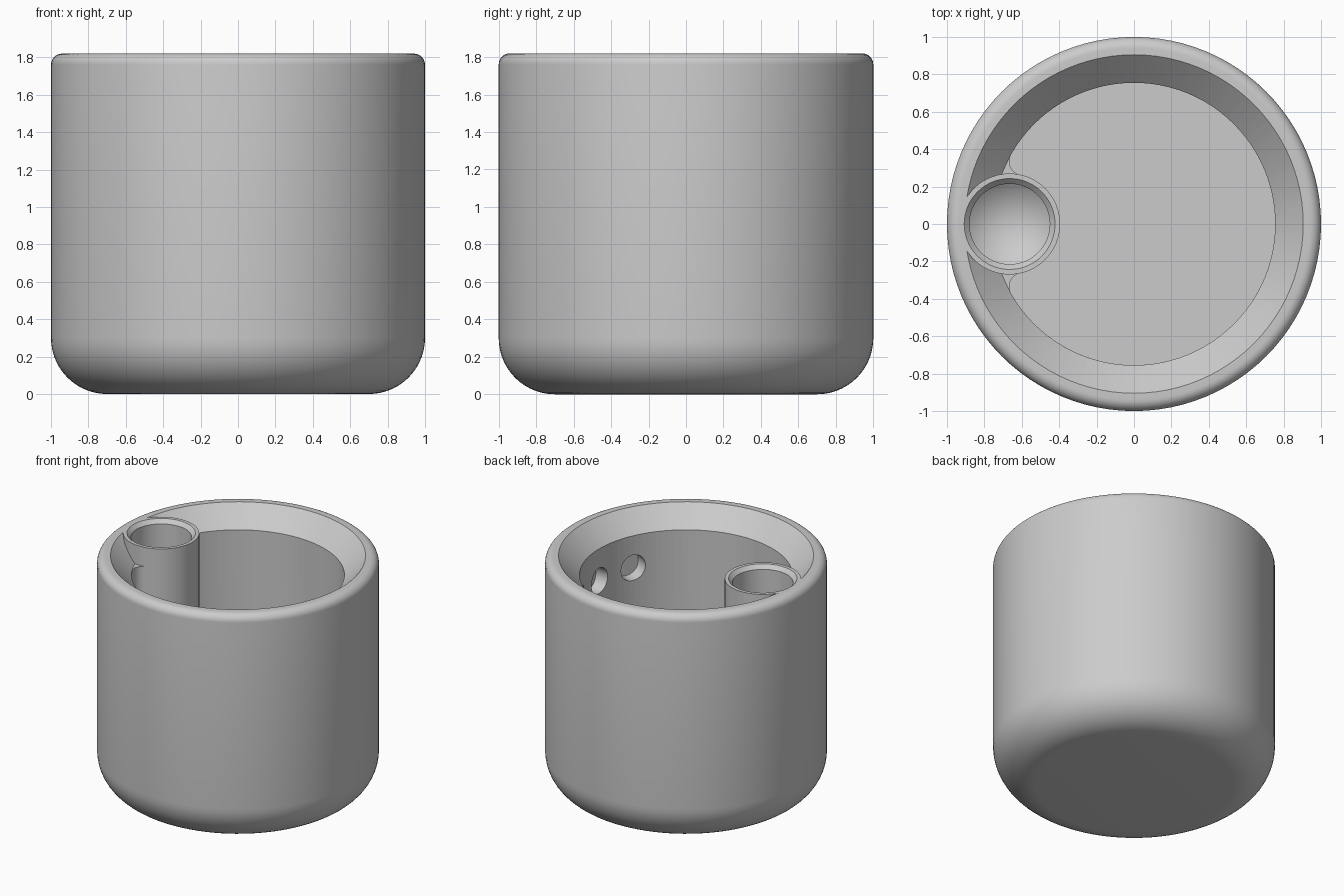
import bpy, bmesh
from math import sin, cos, pi, radians, atan2, sqrt
from mathutils import Matrix

if "Cube" in bpy.data.objects:
    bpy.data.objects.remove(bpy.data.objects["Cube"], do_unlink=True)

SIDES = 96
HEIGHT = 1.82
WALL_R = 0.755          # radius of the inner well
FLOOR = 0.25
TUBE_X, TUBE_R = -0.665, 0.27

grey = bpy.data.materials.new("plain grey")
grey.use_nodes = True
colour = (0.6, 0.6, 0.6, 1)
grey.diffuse_color = colour
grey.node_tree.nodes["Principled BSDF"].inputs["Base Color"].default_value = colour


def finish(name, bm):
    bmesh.ops.recalc_face_normals(bm, faces=bm.faces)
    mesh = bpy.data.meshes.new(name)
    bm.to_mesh(mesh)
    bm.free()
    mesh.materials.append(grey)
    obj = bpy.data.objects.new(name, mesh)
    bpy.context.collection.objects.link(obj)
    return obj


def lathe(name, profile, x=0, sides=SIDES):
    """Solid of revolution; the profile runs from axis to axis."""
    bm = bmesh.new()
    verts = [bm.verts.new((r, 0, z)) for r, z in profile]
    edges = [bm.edges.new(pair) for pair in zip(verts, verts[1:])]
    bmesh.ops.spin(bm, geom=verts + edges, cent=(0, 0, 0), axis=(0, 0, 1),
                   angle=2 * pi, steps=sides, use_merge=True)
    bmesh.ops.remove_doubles(bm, verts=bm.verts, dist=0.0001)
    bmesh.ops.translate(bm, verts=bm.verts, vec=(x, 0, 0))
    return finish(name, bm)


def arc(cx, cy, r, start, end, steps):
    return [(cx + r * cos(start + (end - start) * i / steps),
             cy + r * sin(start + (end - start) * i / steps)) for i in range(steps + 1)]


def apply_boolean(target, tool, operation):
    mod = target.modifiers.new(operation, "BOOLEAN")
    mod.operation, mod.solver, mod.object = operation, "EXACT", tool
    bpy.context.view_layer.objects.active = target
    bpy.ops.object.modifier_apply(modifier=mod.name)
    bpy.data.objects.remove(tool, do_unlink=True)


# Outer body with a large bottom fillet and a small rim fillet
body = lathe("pot", [(0, 0)] + arc(0.7, 0.3, 0.3, -pi / 2, 0, 14)
             + arc(0.94, HEIGHT - 0.06, 0.06, 0, pi / 2, 8) + [(0, HEIGHT)])

# Well outline: round wall, blended with small fillets into the tube
fillet, tube_cut = 0.075, TUBE_R - 0.002
a, b, d = WALL_R - fillet, tube_cut + fillet, -TUBE_X
cx = -(a * a - b * b + d * d) / (2 * d)
cy = sqrt(a * a - cx * cx)
wall_angle = atan2(cy, cx)
tube_angle = atan2(cy, cx - TUBE_X)
blend = arc(cx, cy, fillet, wall_angle, tube_angle + pi, 12)
outline = (arc(0, 0, WALL_R, -wall_angle, wall_angle, 80) + blend[1:]
           + arc(TUBE_X, 0, tube_cut, tube_angle, -tube_angle, 32)[1:]
           + [(x, -y) for x, y in reversed(blend)][1:-1])
bm = bmesh.new()
base = bm.faces.new([bm.verts.new((x, y, FLOOR)) for x, y in outline])
top = bmesh.ops.extrude_face_region(bm, geom=[base])["geom"]
bmesh.ops.translate(bm, vec=(0, 0, 1.72 - FLOOR),
                    verts=[v for v in top if isinstance(v, bmesh.types.BMVert)])
apply_boolean(body, finish("well_cutter", bm), "DIFFERENCE")

# Sloped mouth
slope = lathe("mouth_cutter", [(0, 1.67), (WALL_R, 1.67), (0.905, HEIGHT),
                               (0.955, HEIGHT + 0.05), (0, HEIGHT + 0.05)])
apply_boolean(body, slope, "DIFFERENCE")

# Filling tube, flush with the rim
tube = lathe("tube", [(0, 0.15), (TUBE_R, 0.15), (TUBE_R, HEIGHT), (0, HEIGHT)], TUBE_X, 64)
apply_boolean(body, tube, "UNION")

# Tube bore with a chamfered mouth and a conical bottom
bore = lathe("bore_cutter", [(0, 0.25), (0.215, 0.42), (0.215, HEIGHT - 0.03),
                             (0.243, HEIGHT), (0.243, HEIGHT + 0.1), (0, HEIGHT + 0.1)],
             TUBE_X, 64)
apply_boolean(body, bore, "DIFFERENCE")

# Three shallow round pockets in the wall facing the tube
for angle in (-25, 0, 25):
    bm = bmesh.new()
    bmesh.ops.create_cone(bm, cap_ends=True, segments=32, radius1=0.1, radius2=0.1, depth=0.3)
    place = (Matrix.Rotation(radians(angle), 4, "Z") @ Matrix.Translation((0.7, 0, 1.42))
             @ Matrix.Rotation(pi / 2, 4, "Y"))
    bmesh.ops.transform(bm, matrix=place, verts=bm.verts)
    apply_boolean(body, finish("pocket_cutter", bm), "DIFFERENCE")

bpy.ops.object.select_all(action="DESELECT")
body.select_set(True)
bpy.context.view_layer.objects.active = body
bpy.ops.object.shade_smooth_by_angle(angle=radians(30))
